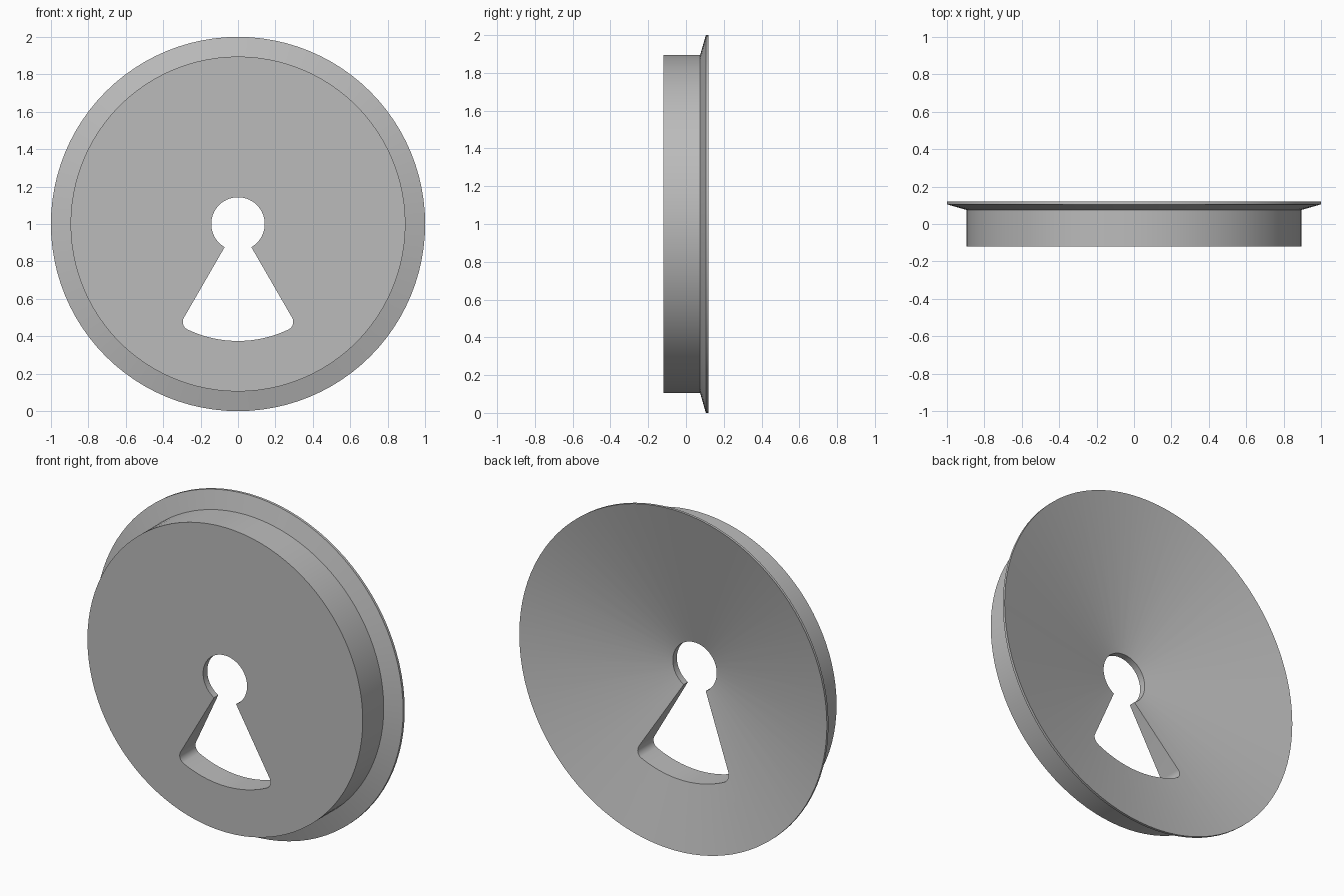
import bpy, bmesh
from math import sin, cos, asin, acos, pi, radians
from mathutils import Matrix, Vector

cube = bpy.data.objects.get("Cube")
if cube:
    bpy.data.objects.remove(cube)

SEGMENTS = 96
CENTRE_Z = 1.0

grey = bpy.data.materials.new("plain grey")
grey.use_nodes = True
colour = (0.5, 0.5, 0.5, 1)
grey.diffuse_color = colour
grey.node_tree.nodes["Principled BSDF"].inputs["Base Color"].default_value = colour


def make_object(name, bm):
    bmesh.ops.recalc_face_normals(bm, faces=bm.faces)
    mesh = bpy.data.meshes.new(name)
    bm.to_mesh(mesh)
    bm.free()
    mesh.materials.append(grey)
    obj = bpy.data.objects.new(name, mesh)
    bpy.context.collection.objects.link(obj)
    return obj


def arc(cx, cz, radius, start, end, steps):
    """Points on an arc; angles are measured from straight down towards +x."""
    angles = [start + (end - start) * i / steps for i in range(steps + 1)]
    return [(cx + radius * sin(a), cz - radius * cos(a)) for a in angles]


# Flanged disc with a conical hollow back: (radius, y) profile turned about y
profile = [(0, -0.12), (0.895, -0.12), (0.895, 0.075), (1, 0.105), (1, 0.12), (0, -0.115)]
bm = bmesh.new()
verts = [bm.verts.new((r, y, 0)) for r, y in profile]
edges = [bm.edges.new(pair) for pair in zip(verts, verts[1:])]
bmesh.ops.spin(bm, geom=verts + edges, cent=(0, 0, 0), axis=(0, 1, 0),
               angle=2 * pi, steps=SEGMENTS, use_duplicate=False)
bmesh.ops.remove_doubles(bm, verts=bm.verts, dist=0.0005)
bmesh.ops.translate(bm, verts=bm.verts, vec=(0, 0, CENTRE_Z))
disc = make_object("keyhole_disc", bm)

# Keyhole outline: round eye above a wedge with rounded lower corners
eye, reach, fillet, half = 0.143, 0.625, 0.045, radians(30)
inner = reach - fillet
tip = half - asin(fillet / inner)
corner = arc(inner * sin(tip), -inner * cos(tip), fillet, tip, half + pi / 2, 8)
right = (arc(0, 0, reach, 0, tip, 12) + corner[1:]
         + arc(0, 0, eye, half, pi, 24))
outline = right + [(-x, z) for x, z in right[-2:0:-1]]

bm = bmesh.new()
face = bm.faces.new([bm.verts.new((x, -0.3, z + CENTRE_Z)) for x, z in outline])
walls = bmesh.ops.extrude_face_region(bm, geom=[face])["geom"]
bmesh.ops.translate(bm, vec=(0, 0.6, 0),
                    verts=[v for v in walls if isinstance(v, bmesh.types.BMVert)])
cutter = make_object("keyhole_cutter", bm)

# Cut the keyhole through the disc
cut = disc.modifiers.new("keyhole", 'BOOLEAN')
cut.operation = 'DIFFERENCE'
cut.solver = 'EXACT'
cut.object = cutter
bpy.context.view_layer.objects.active = disc
disc.select_set(True)
bpy.ops.object.modifier_apply(modifier=cut.name)
bpy.data.objects.remove(cutter)

bpy.ops.object.shade_smooth_by_angle(angle=radians(12))
